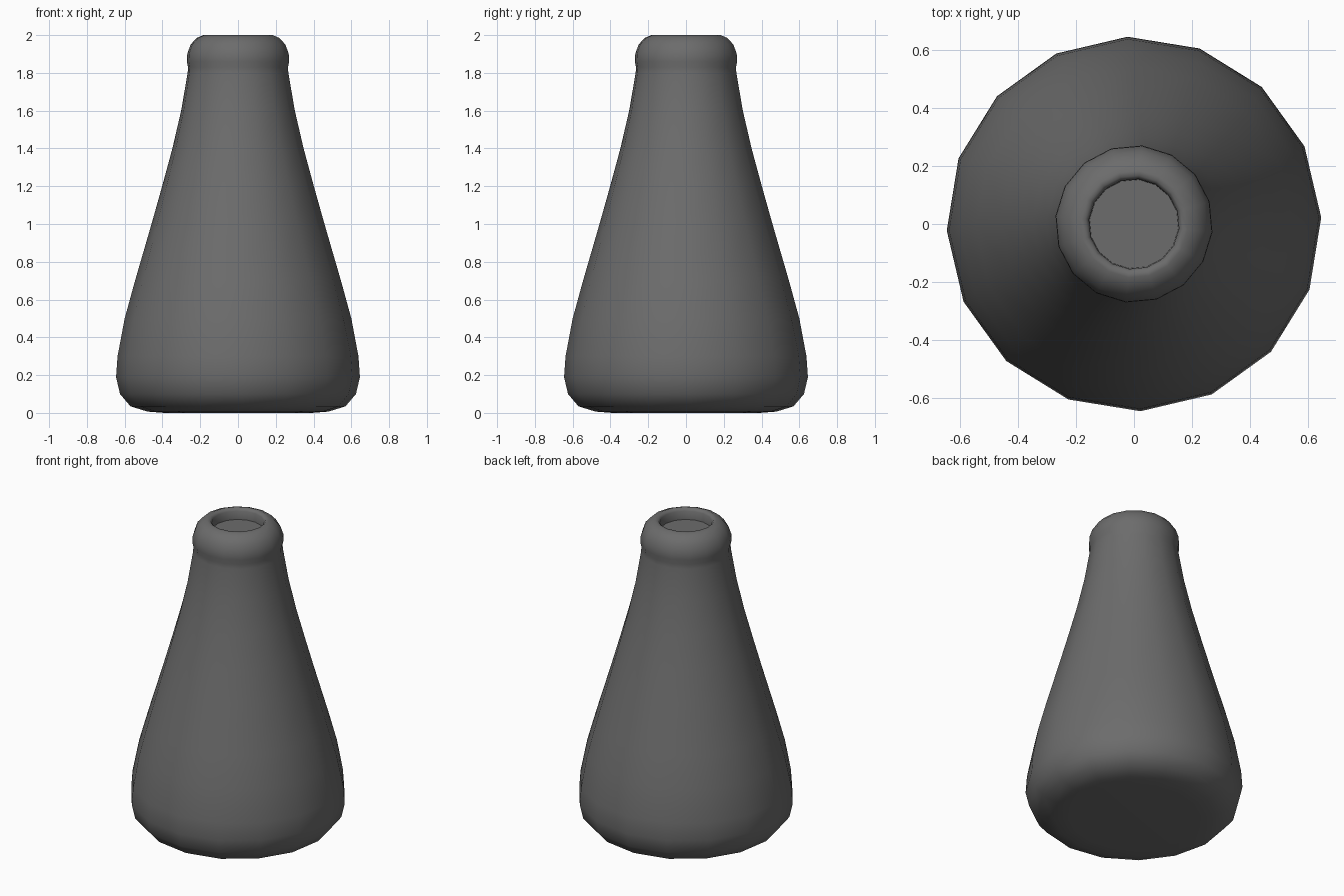
import bpy, bmesh, math

if "Cube" in bpy.data.objects:
    bpy.data.objects.remove(bpy.data.objects["Cube"])

SIDES = 16

# Profile (radius, height): underside, body, rolled lip, recessed mouth
profile = [(0.39, 0.0), (0.48, 0.007), (0.57, 0.035), (0.625, 0.1), (0.646, 0.19),
           (0.638, 0.3), (0.60, 0.5), (0.545, 0.7), (0.458, 1.0), (0.402, 1.2),
           (0.348, 1.4), (0.302, 1.6), (0.268, 1.8), (0.266, 1.83), (0.272, 1.86),
           (0.27, 1.9), (0.253, 1.949), (0.22, 1.985), (0.185, 2.0),
           (0.168, 2.0), (0.156, 1.985), (0.154, 1.93)]

# Flask body: lathe the profile, the lip rings slightly turned
bm = bmesh.new()
rings = []
for r, z in profile:
    phase = math.radians(2 - 8 * max(0.0, min(1.0, (z - 0.3) / 1.5)))
    rings.append([bm.verts.new((r * math.cos(phase + math.tau * i / SIDES),
                                r * math.sin(phase + math.tau * i / SIDES), z))
                  for i in range(SIDES)])
for a, b in zip(rings, rings[1:]):
    for i in range(SIDES):
        j = (i + 1) % SIDES
        bm.faces.new((a[i], a[j], b[j], b[i]))

# Flat base and disc inside the mouth
bm.faces.new(rings[0][::-1])
bm.faces.new(rings[-1])
bm.normal_update()

mesh = bpy.data.meshes.new("flask")
bm.to_mesh(mesh)
bm.free()
flask = bpy.data.objects.new("flask", mesh)
bpy.context.collection.objects.link(flask)
bpy.context.view_layer.objects.active = flask
flask.select_set(True)
bpy.ops.object.shade_smooth_by_angle(angle=math.radians(60))

# Dark grey colour
dark = bpy.data.materials.new("dark_grey")
dark.diffuse_color = (0.15, 0.15, 0.15, 1.0)
dark.use_nodes = True
dark.node_tree.nodes["Principled BSDF"].inputs["Base Color"].default_value = dark.diffuse_color
mesh.materials.append(dark)
